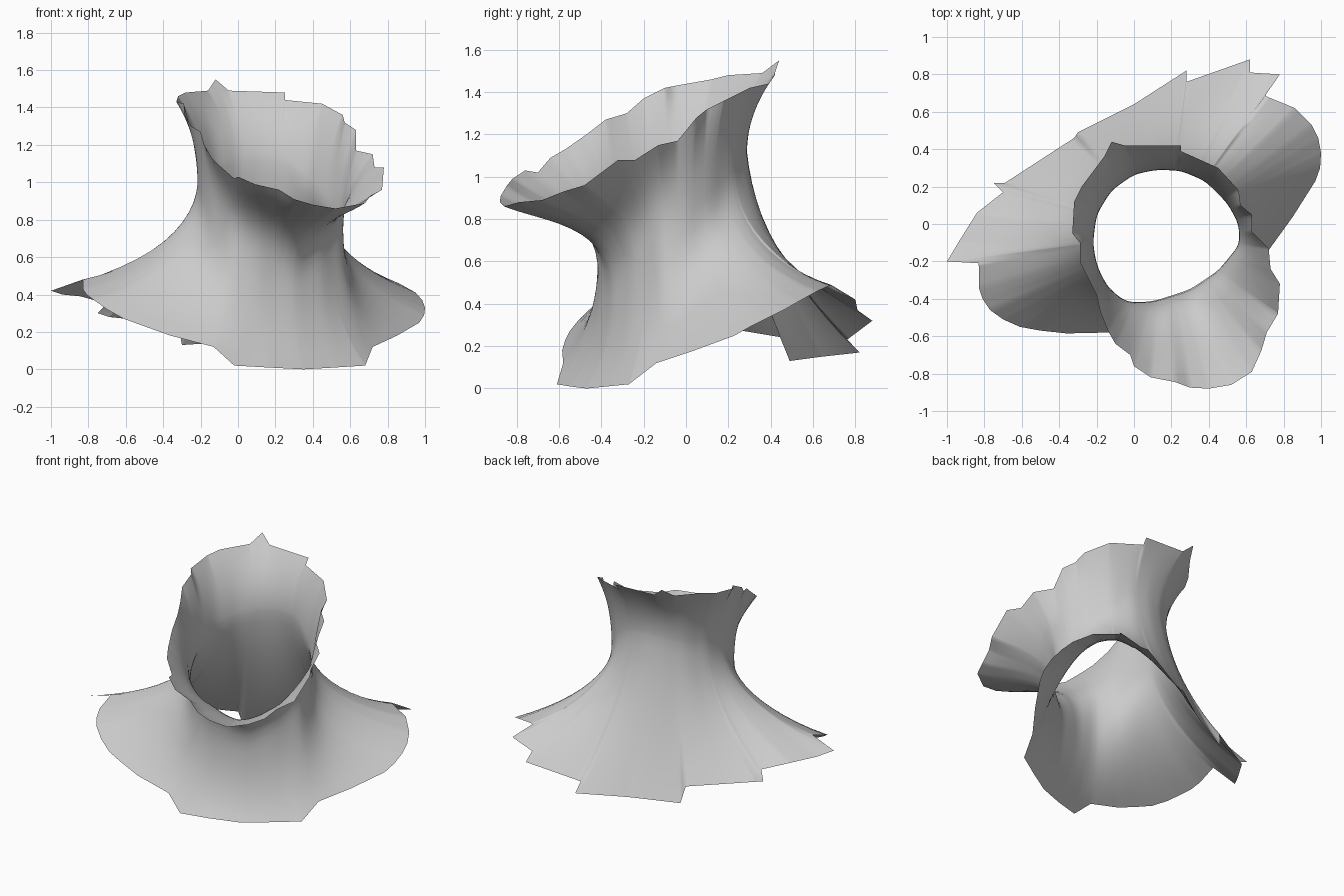
import bpy
import bmesh
import math
from mathutils import Vector

default = bpy.data.objects.get("Cube")
if default:
    bpy.data.objects.remove(default, do_unlink=True)

AXIS = Vector((0.17, -0.05, 0))
BACK = math.radians(118)
COLUMNS = 144
STEPS = 12

# Ragged lower hem, counter-clockwise from the left shoulder
hem = [
    (.97, .23, .25), (.995, .30, .29), (1, .38, .33), (.985, .46, .37),
    (.95, .53, .41), (.86, .62, .46), (.70, .685, .49), (.78, .80, .42),
    (.62, .81, .37), (.62, .88, .32), (.28, .76, .23), (.28, .82, .17),
    (0, .64, .15), (-.30, .49, .13), (-.32, .46, .24), (-.69, .22, .28),
    (-.75, .22, .30), (-.70, .17, .35), (-.84, .06, .39), (-.94, -.10, .40),
    (-1, -.20, .42), (-.83, -.21, .48), (-.83, -.34, .43), (-.81, -.40, .40),
    (-.77, -.46, .37), (-.70, -.51, .32), (-.61, -.55, .27), (-.50, -.57, .23),
    (-.36, -.585, .18), (-.13, -.58, .12), (-.02, -.61, .02), (.16, -.55, .01),
    (.35, -.47, 0), (.52, -.37, .01), (.68, -.27, .02), (.72, -.14, .12),
    (.85, .04, .18),
]

# Narrowest ring of the neck
waist = [
    (.56, 0, .78), (.50, .11, .89), (.38, .23, 1), (.25, .285, 1.1),
    (.12, .29, 1.12), (0, .265, 1.1), (-.12, .18, 1.06), (-.20, .05, 1.03),
    (-.22, -.10, 1), (-.20, -.22, .9), (-.14, -.34, .77), (-.04, -.42, .64),
    (.10, -.415, .49), (.30, -.35, .47), (.45, -.25, .56), (.565, -.11, .72),
]

# Ragged upper rim, high behind and reaching forward under the jaw
rim = [
    (.63, -.04, 1.17), (.63, .05, 1.28), (.57, .10, 1.32), (.56, .18, 1.36),
    (.45, .30, 1.42), (.25, .39, 1.44), (.25, .42, 1.48), (-.05, .42, 1.49),
    (-.12, .44, 1.55), (-.16, .36, 1.49), (-.28, .20, 1.48), (-.32, .12, 1.46),
    (-.33, -.05, 1.43), (-.29, -.10, 1.42), (-.29, -.20, 1.37), (-.25, -.28, 1.30),
    (-.20, -.38, 1.27), (-.18, -.47, 1.20), (-.14, -.57, 1.13), (-.10, -.64, 1.09),
    (-.02, -.70, 1.02), (0, -.76, 1.03), (.09, -.82, .99), (.22, -.845, .96),
    (.30, -.875, .91), (.40, -.88, .88), (.52, -.86, .86), (.63, -.79, .88),
    (.68, -.68, .89), (.71, -.58, .93), (.77, -.48, .96), (.78, -.32, 1.08),
    (.73, -.24, 1.08), (.72, -.13, 1.15),
]


def bearing(point):
    """Angle of a point around the neck axis."""
    return math.atan2(point[1] - AXIS.y, point[0] - AXIS.x) % math.tau


def closed_ring(points):
    """Points sorted by bearing, with one repeated beyond each end."""
    ring = [(bearing(p), Vector(p)) for p in sorted(points, key=bearing)]
    (first, p), (last, q) = ring[0], ring[-1]
    return [(last - math.tau, q)] + ring + [(first + math.tau, p)]


def sample(ring, angle):
    """Point of a closed ring at the given bearing."""
    angle %= math.tau
    for (a, p), (b, q) in zip(ring, ring[1:]):
        if a <= angle <= b:
            return p.lerp(q, (angle - a) / max(b - a, 1e-6))


def soft_sample(ring, angle, reach):
    """Rounded version of a ring: weighted mean over neighbouring bearings."""
    count = 8
    total, weights = Vector(), 0
    for i in range(-count, count + 1):
        weight = count + 1 - abs(i)
        total += weight * sample(ring, angle + math.radians(reach) * i / count)
        weights += weight
    return total / weights


def bezier(a, b, c, d, t):
    s = 1 - t
    return a * s**3 + b * (3 * s * s * t) + c * (3 * s * t * t) + d * t**3


def raised(point, height):
    return Vector((point.x, point.y, height))


def column(angle):
    """Vertical profile: flared skirt, narrow neck, scooped collar."""
    low, top = soft_sample(hems, angle, 16), soft_sample(rims, angle, 18)
    mid = soft_sample(waists, angle, 10)
    # Torn edges only disturb the surface close to the border
    low_tear, top_tear = sample(hems, angle) - low, sample(rims, angle) - top

    # The skirt falls straighter down the back
    fullness = max(0, math.cos(angle - BACK))**2
    pull = raised(mid.lerp(low, 0.12 * fullness),
                  low.z + (0.39 + 0.19 * fullness) * (mid.z - low.z))
    skirt = [bezier(low, low.lerp(pull, 2 / 3), mid.lerp(pull, 2 / 3), mid, i / STEPS)
             + low_tear * (1 - i / STEPS)**4 for i in range(STEPS)]

    # The further the rim overhangs, the flatter the shelf beneath it
    shelf = max(0, min(1, ((top - mid).xy.length - 0.1) / 0.35))
    rise = top.z - mid.z
    neck_pull = raised(mid, mid.z + rise * (0.33 + 0.42 * shelf))
    lip_pull = raised(top.lerp(mid, 0.67 - 0.34 * shelf), top.z - rise * (0.33 - 0.08 * shelf))
    collar = [bezier(mid, neck_pull, lip_pull, top, i / STEPS)
              + top_tear * (i / STEPS)**4 for i in range(STEPS + 1)]
    return skirt + collar


hems, waists, rims = (closed_ring(r) for r in (hem, waist, rim))

# Columns include every corner of both torn edges
angles = {round(math.tau * i / COLUMNS, 4) for i in range(COLUMNS)}
angles |= {round(a % math.tau, 4) for a, _ in hems + rims}

# Single open sheet lofted around the neck
bm = bmesh.new()
grid = [[bm.verts.new(p) for p in column(a)] for a in sorted(angles)]
for here, after in zip(grid, grid[1:] + grid[:1]):
    for row in range(len(here) - 1):
        bm.faces.new((here[row], after[row], after[row + 1], here[row + 1]))
for face in bm.faces:
    face.smooth = True

mesh = bpy.data.meshes.new("neck_sheet")
bm.to_mesh(mesh)
bm.free()
neck = bpy.data.objects.new("neck_sheet", mesh)
bpy.context.collection.objects.link(neck)

# Plain grey surface
grey = bpy.data.materials.new("light grey")
grey.use_nodes = True
colour = (0.6, 0.6, 0.6, 1)
grey.diffuse_color = colour
grey.node_tree.nodes["Principled BSDF"].inputs["Base Color"].default_value = colour
mesh.materials.append(grey)
